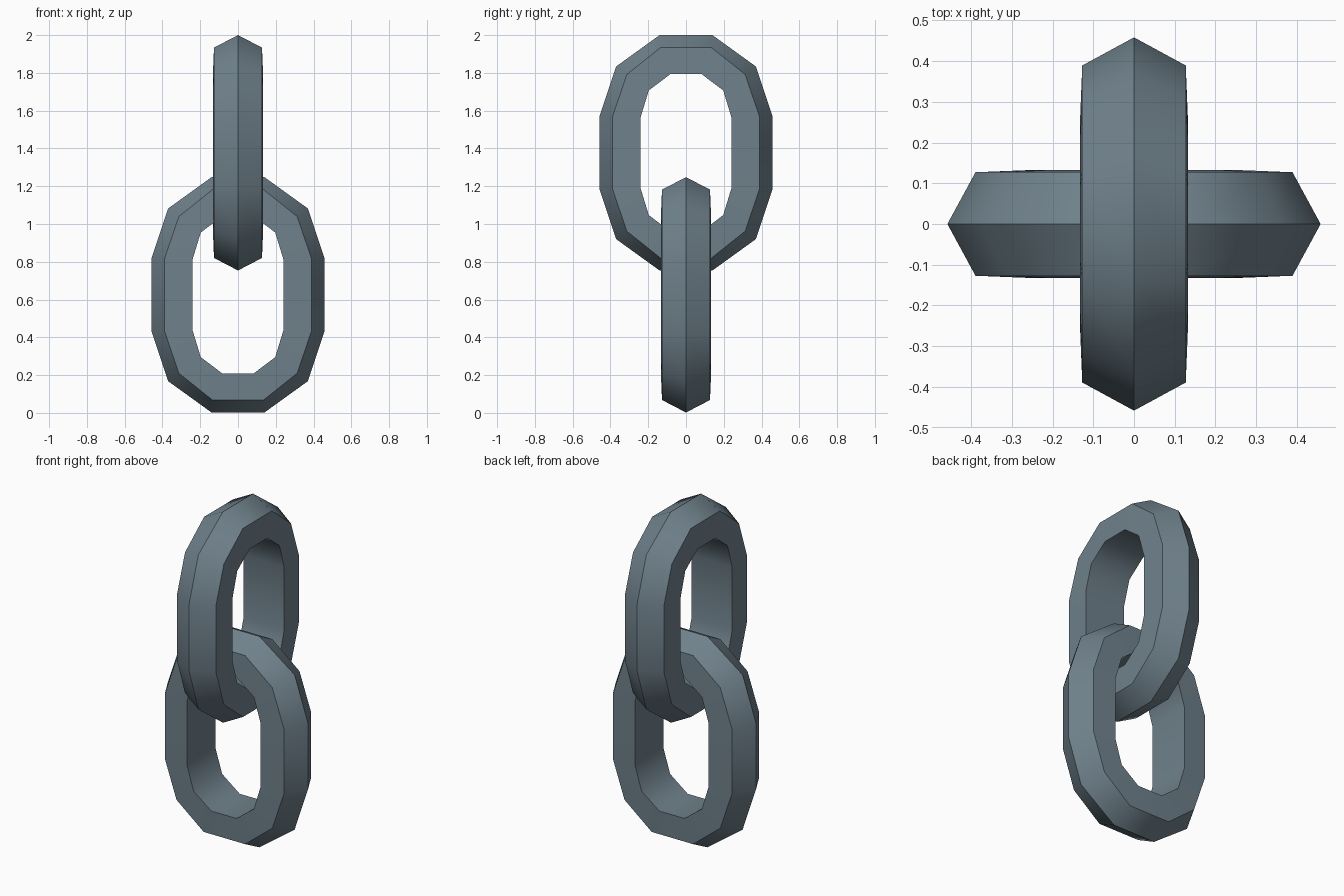
import bpy, bmesh, math

if "Cube" in bpy.data.objects:
    bpy.data.objects.remove(bpy.data.objects["Cube"])

steel = bpy.data.materials.new("blue grey steel")
steel.diffuse_color = (0.16, 0.22, 0.26, 1)
steel.use_nodes = True
steel.node_tree.nodes["Principled BSDF"].inputs["Base Color"].default_value = steel.diffuse_color

# Quarter outlines (across, up) of the three loops in a link, from the top round to the side
OUTER = [(0.14, 0.623), (0.37, 0.457), (0.458, 0.193)]
SHOULDER = [(0.135, 0.557), (0.313, 0.415), (0.389, 0.192)]
INNER = [(0.082, 0.417), (0.197, 0.33), (0.241, 0.186)]


def full_loop(quarter):
    """Mirror a quarter outline into a closed loop of 12 points."""
    right = quarter + [(x, -z) for x, z in reversed(quarter)]
    return right + [(-x, z) for x, z in reversed(right)]


def link(name, z, turn):
    """Chain link with a five sided section: ridge outside, flat inside."""
    bm = bmesh.new()
    section = [(OUTER, 0), (SHOULDER, 0.127), (INNER, 0.133),
               (INNER, -0.133), (SHOULDER, -0.127)]
    rings = [[bm.verts.new((x, y, h)) for x, h in full_loop(q)] for q, y in section]
    for i, a in enumerate(rings):
        b = rings[(i + 1) % len(rings)]
        for j in range(len(a)):
            k = (j + 1) % len(a)
            bm.faces.new((a[j], a[k], b[k], b[j]))
    bmesh.ops.recalc_face_normals(bm, faces=bm.faces)
    mesh = bpy.data.meshes.new(name)
    bm.to_mesh(mesh)
    bm.free()
    mesh.materials.append(steel)
    ob = bpy.data.objects.new(name, mesh)
    bpy.context.collection.objects.link(ob)
    ob.location.z = z
    ob.rotation_euler.z = turn
    # Smooth round the loop, sharp along the ridges
    bpy.ops.object.select_all(action='DESELECT')
    ob.select_set(True)
    bpy.context.view_layer.objects.active = ob
    bpy.ops.object.shade_smooth_by_angle(angle=math.radians(45))
    return ob


link("lower_link", 0.625, 0)
link("upper_link", 1.377, math.pi / 2)
